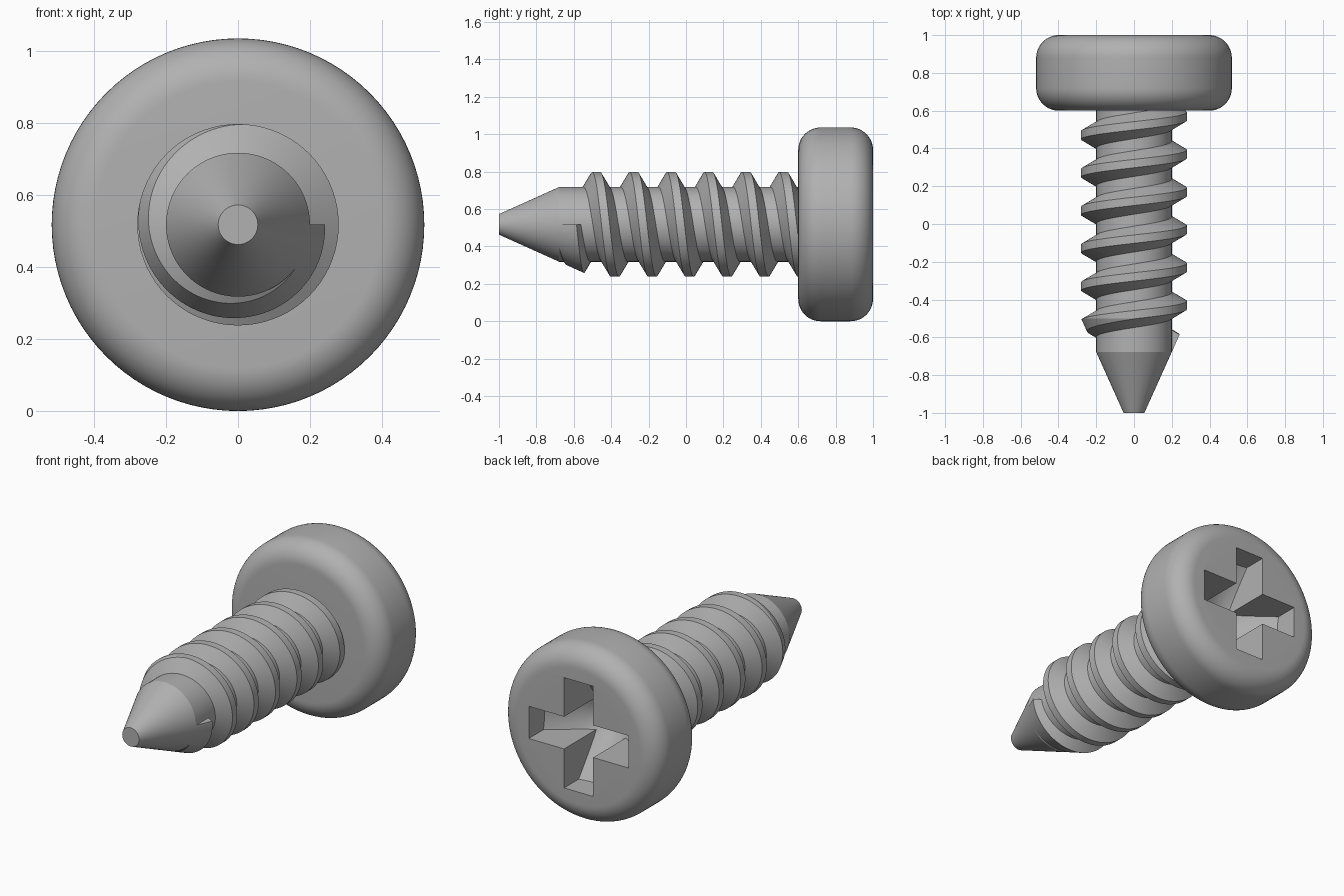
import bpy, bmesh
from math import sin, cos, pi, radians

cube = bpy.data.objects.get("Cube")
if cube:
    bpy.data.objects.remove(cube, do_unlink=True)

AXIS_Z = 0.518          # height of the screw axis
SIDES = 96
PITCH = 0.2

steel = bpy.data.materials.new("grey steel")
steel.use_nodes = True
colour = (0.44, 0.44, 0.44, 1)
steel.diffuse_color = colour
steel.node_tree.nodes["Principled BSDF"].inputs["Base Color"].default_value = colour


def finish(name, bm):
    bmesh.ops.recalc_face_normals(bm, faces=bm.faces)
    mesh = bpy.data.meshes.new(name)
    bm.to_mesh(mesh)
    bm.free()
    mesh.materials.append(steel)
    obj = bpy.data.objects.new(name, mesh)
    bpy.context.collection.objects.link(obj)
    return obj


def point(r, angle, y):
    return (r * sin(angle), y, AXIS_Z + r * cos(angle))


def loft(bm, rings, closed):
    """Join rings of vertices, capping both ends."""
    n = len(rings[0])
    for a, b in zip(rings, rings[1:]):
        for i in range(n):
            j = (i + 1) % n
            bm.faces.new((a[i], a[j], b[j], b[i]))
    if closed:
        bm.faces.new(rings[0])
        bm.faces.new(rings[-1][::-1])


def revolve(name, profile):
    """Turn (y, radius) points around the screw axis."""
    bm = bmesh.new()
    rings = [[bm.verts.new(point(r, 2 * pi * i / SIDES, y)) for i in range(SIDES)]
             for y, r in profile]
    loft(bm, rings, True)
    return finish(name, bm)


def boolean(obj, cutter, operation):
    mod = obj.modifiers.new(operation, 'BOOLEAN')
    mod.object, mod.operation, mod.solver = cutter, operation, 'EXACT'
    bpy.context.view_layer.objects.active = obj
    bpy.ops.object.modifier_apply(modifier=mod.name)
    bpy.data.objects.remove(cutter, do_unlink=True)


def cone_y(r):
    """Position along the axis where the tip cone has radius r."""
    return -1 + (r - 0.055) / 0.45


# Head: a disc with rounded rims
R, F, STEPS = 0.518, 0.12, 12
arc = [(F * sin(pi / 2 * i / STEPS), F * cos(pi / 2 * i / STEPS)) for i in range(STEPS + 1)]
under = [(0.6 + F - c, R - F + s) for s, c in arc]
over = [(1 - F + s, R - F + c) for s, c in arc]
head = revolve("head", under + over)

# Cross recess: a cross-shaped prism limited by a cone
L, W = 0.325, 0.095
quarter = [(L, -W), (L, W), (W, W)]
outline = []
for k in range(4):
    c, s = round(cos(k * pi / 2)), round(sin(k * pi / 2))
    outline += [(x * c - z * s, x * s + z * c) for x, z in quarter]
bm = bmesh.new()
rings = [[bm.verts.new((x, y, AXIS_Z + z)) for x, z in outline] for y in (0.62, 1.05)]
loft(bm, rings, True)
recess = finish("recess_cutter", bm)
floor_cone = revolve("recess_cone", [(0.66, 0.086), (1.1, 0.63)])
boolean(recess, floor_cone, 'INTERSECT')
boolean(head, recess, 'DIFFERENCE')

# Shaft with blunt conical tip
shaft = revolve("shaft", [(-1, 0.055), (cone_y(0.2), 0.2), (0.63, 0.2)])

# Thread: a trapezoid swept along a helix
section = [(-0.08, 0.18), (-0.022, 0.28), (0.022, 0.28), (0.08, 0.18)]
START_Y, TURNS, PER_TURN = -0.63, 6.3, 72
bm = bmesh.new()
rings = []
for i in range(int(TURNS * PER_TURN) + 1):
    turn = i / PER_TURN
    angle = pi / 2 + 2 * pi * turn
    y = START_Y + PITCH * turn
    rings.append([bm.verts.new(point(r, angle, y + dy)) for dy, r in section])
loft(bm, rings, True)
thread = finish("thread", bm)

# Trim the thread's start to the tip cone
envelope = revolve("thread_envelope", [(-1, 0.055), (cone_y(0.32), 0.32), (0.9, 0.32)])
boolean(thread, envelope, 'INTERSECT')

# Smooth shading with crisp edges
bpy.ops.object.select_all(action='DESELECT')
for obj in (head, shaft, thread):
    obj.select_set(True)
bpy.context.view_layer.objects.active = head
bpy.ops.object.shade_smooth_by_angle(angle=radians(20))
